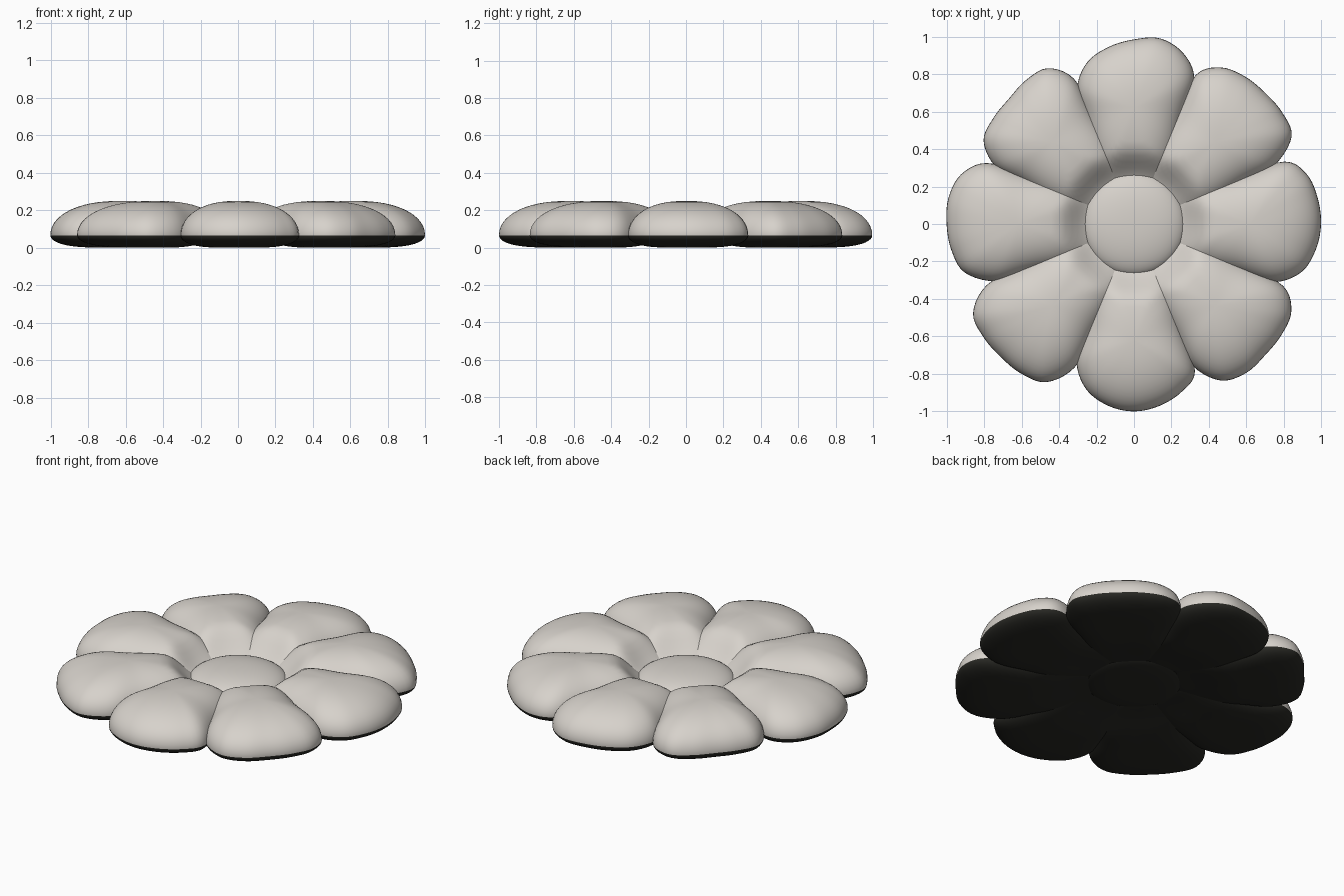
import bpy, bmesh, math
from mathutils import Vector

if "Cube" in bpy.data.objects:
    bpy.data.objects.remove(bpy.data.objects["Cube"])


def material(name, rgb):
    m = bpy.data.materials.new(name)
    m.diffuse_color = (*rgb, 1)
    m.use_nodes = True
    m.node_tree.nodes["Principled BSDF"].inputs["Base Color"].default_value = m.diffuse_color
    return m


CREAM = material("warm pale grey", (0.68, 0.645, 0.60))
DARK = material("dark underside", (0.021, 0.021, 0.017))


def smooth_loop(pts, n):
    """Closed Catmull-Rom curve through the points."""
    out, k = [], len(pts)
    for i in range(k):
        a, b, c, d = (pts[(i + j) % k] for j in (-1, 0, 1, 2))
        for s in range(n):
            t = s / n
            out.append(0.5 * (2 * b + (c - a) * t + (2 * a - 5 * b + 4 * c - d) * t * t
                              + (3 * b - a - 3 * c + d) * t ** 3))
    return out


def cushion(name, outline, centre, rim, top, fade, bottom):
    """Domed pad: light dome above the rim, dark, flatter underside below it."""
    bm = bmesh.new()
    n = len(outline)
    steps = 14

    def ring(f, z_rule):
        vs = []
        for p in outline:
            q = centre + (p - centre) * f
            vs.append(bm.verts.new((q.x, q.y, z_rule(f, q.length))))
        return vs

    def upper(f, r):
        return rim + (top - rim) * max(0, 1 - f ** 2.3) ** (1 / 2.1) * fade(r)

    def lower(f, r):
        return rim - (rim - bottom(r)) * max(0, 1 - f ** 4) ** 0.5

    fs = [math.sin(math.pi / 2 * i / steps) for i in range(1, steps + 1)]
    rings = [ring(f, upper) for f in fs] + [ring(f, lower) for f in fs[-2::-1]]
    for i in range(len(rings) - 1):
        for j in range(n):
            k = (j + 1) % n
            face = bm.faces.new((rings[i][j], rings[i + 1][j], rings[i + 1][k], rings[i][k]))
            face.material_index = 0 if i < steps - 1 else 1
    for vs, z, mat in ((rings[0], upper(0, centre.length), 0),
                       (rings[-1], bottom(centre.length), 1)):
        c = bm.verts.new((centre.x, centre.y, z))
        for j in range(n):
            bm.faces.new((c, vs[j], vs[(j + 1) % n])).material_index = mat
    bmesh.ops.recalc_face_normals(bm, faces=bm.faces)
    for f in bm.faces:
        f.smooth = True
    me = bpy.data.meshes.new(name)
    bm.to_mesh(me)
    bm.free()
    me.materials.append(CREAM)
    me.materials.append(DARK)
    ob = bpy.data.objects.new(name, me)
    bpy.context.collection.objects.link(ob)


def polar(r, deg):
    return Vector((r * math.cos(math.radians(deg)), r * math.sin(math.radians(deg))))


def ease(r, start, end):
    t = min(1, max(0, (r - start) / (end - start)))
    return t * t * (3 - 2 * t)


# Petals: tip radius at seven angles across each petal, counter-clockwise
TIP_ANGLES = (-22.5, -16, -8, 0, 8, 16, 22.5)
TIPS = [
    (.81, .93, .98, .998, .99, .96, .87),
    (.81, .962, .99, .99, .985, .955, .86),
    (.84, .95, 1.0, .985, .955, .90, .79),
    (.84, .95, .96, .945, .94, .918, .80),
    (.85, .96, 1.0, 1.0, .985, .94, .80),
    (.85, .982, 1.005, 1.005, 1.0, .965, .83),
    (.80, .92, .98, 1.0, .98, .93, .85),
    (.82, .955, .995, .99, .985, .96, .86),
]

for i, tips in enumerate(TIPS):
    a = 45 * i
    pts = [polar(r, a + d) for r, d in zip(tips, TIP_ANGLES)]
    pts += [polar(.62, a + 25), polar(.42, a + 31), polar(.27, a + 31),
            polar(.21, a), polar(.27, a - 31), polar(.42, a - 31), polar(.62, a - 25)]
    cushion(f"petal_{i + 1}", smooth_loop(pts, 5), polar(.62, a), 0.066, 0.25,
            lambda r: 0.3 + 0.7 * ease(r, .22, .41),
            lambda r: 0.04 * (1 - ease(r, .25, .6)))

# Round flower centre, its underside slightly recessed
cushion("flower_centre", [polar(.276, 360 * j / 48) for j in range(48)],
        Vector((0, 0)), 0.07, 0.16, lambda r: 1, lambda r: 0.034)
